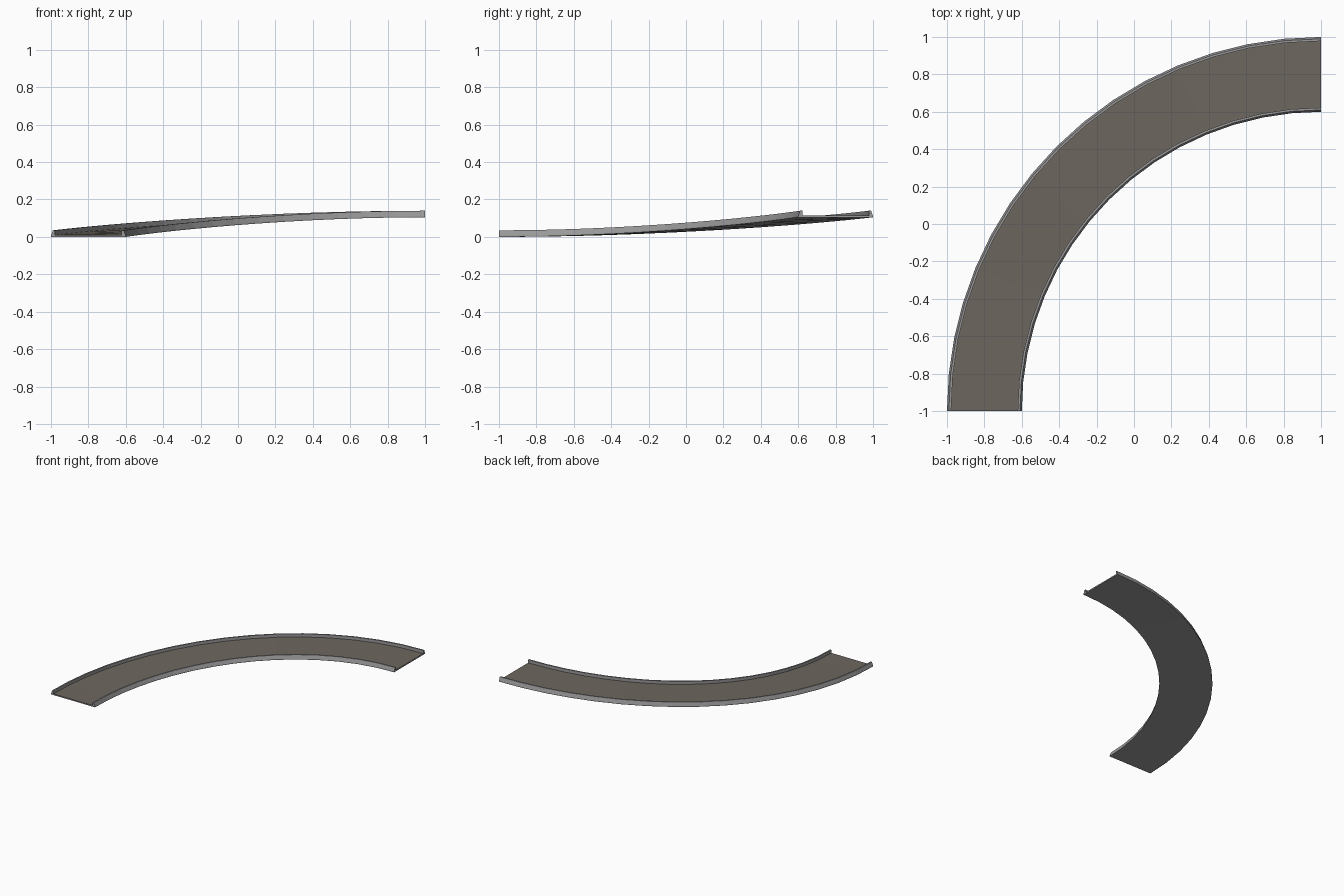
import bpy, bmesh, math

if "Cube" in bpy.data.objects:
    bpy.data.objects.remove(bpy.data.objects["Cube"])

SEGMENTS = 16          # quarter turn
CX, CY = 1.0, -1.0     # bend centre
RISE = 0.105


def material(name, rgb):
    m = bpy.data.materials.new(name)
    m.diffuse_color = (*rgb, 1)
    m.use_nodes = True
    m.node_tree.nodes["Principled BSDF"].inputs["Base Color"].default_value = m.diffuse_color
    return m


concrete = material("grey concrete", (0.32, 0.32, 0.32))
asphalt = material("brown grey road", (0.155, 0.135, 0.115))


def sweep(name, profile, mat):
    """Sweep a closed (radius, height) profile round the rising bend."""
    bm = bmesh.new()
    rings = []
    for i in range(SEGMENTS + 1):
        t = i / SEGMENTS
        a = math.pi - t * math.pi / 2
        lift = RISE * t * t * (3 - 2 * t)
        rings.append([bm.verts.new((CX + r * math.cos(a), CY + r * math.sin(a), z + lift))
                      for r, z in profile])
    n = len(profile)
    for a, b in zip(rings, rings[1:]):
        for k in range(n):
            bm.faces.new((a[k], a[(k + 1) % n], b[(k + 1) % n], b[k]))
    bm.faces.new(rings[0])
    bm.faces.new(rings[-1])
    bmesh.ops.recalc_face_normals(bm, faces=bm.faces)
    me = bpy.data.meshes.new(name)
    bm.to_mesh(me)
    bm.free()
    me.materials.append(mat)
    ob = bpy.data.objects.new(name, me)
    bpy.context.collection.objects.link(ob)
    return ob


# Concrete channel: slab with a leaning parapet on both edges
half = [(0.2, 0.0), (0.2, 0.006), (0.19, 0.035), (0.178, 0.035), (0.178, 0.008)]
channel = [(1.8 + d, z) for d, z in half] + [(1.8 - d, z) for d, z in reversed(half)]
sweep("ramp_channel", channel, concrete)

# Road surface between the parapets
sweep("road_surface", [(1.622, 0.007), (1.978, 0.007), (1.978, 0.010), (1.622, 0.010)], asphalt)
